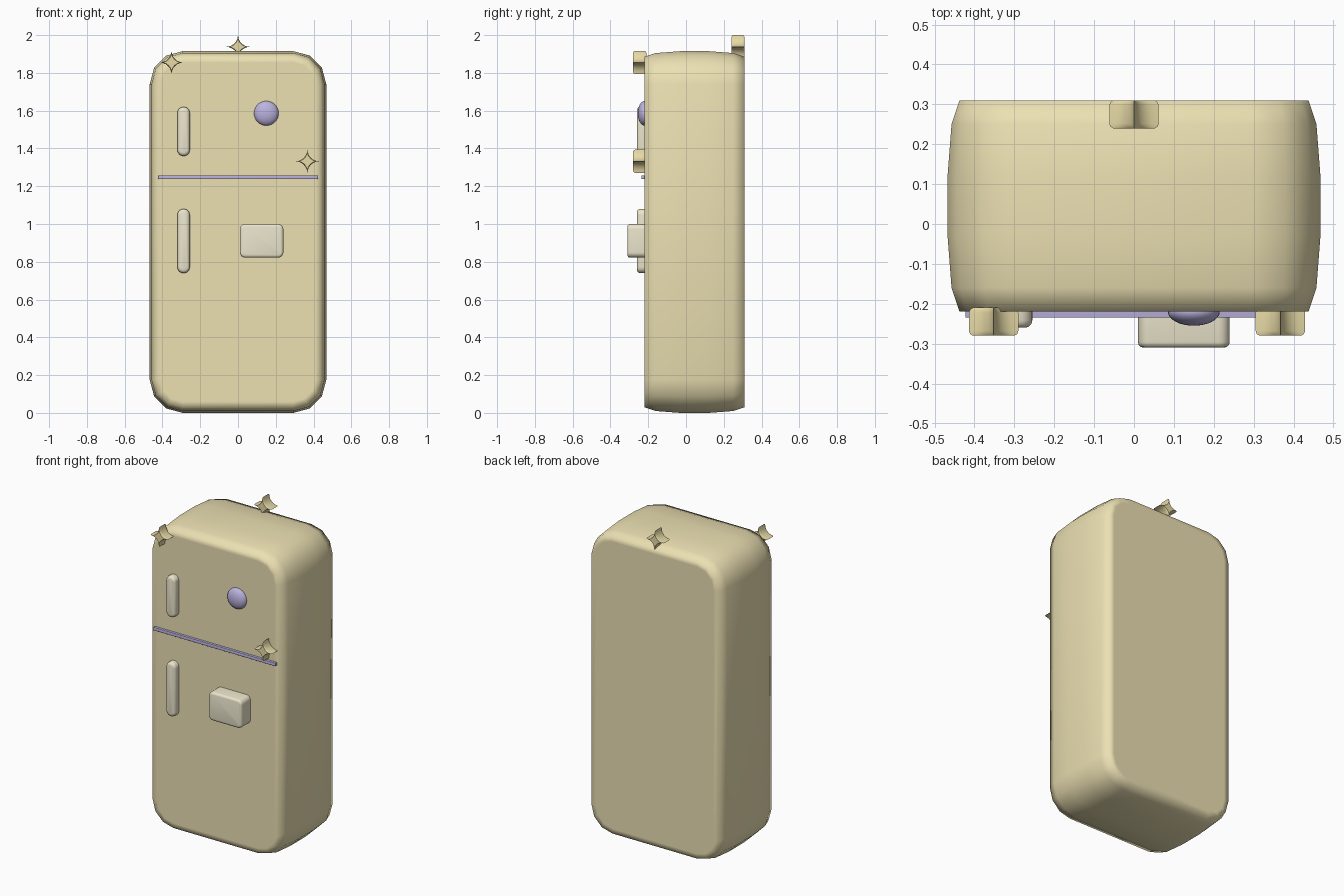
import bpy, bmesh
from math import sin, cos, pi, radians

if "Cube" in bpy.data.objects:
    bpy.data.objects.remove(bpy.data.objects["Cube"])


def material(name, rgb):
    m = bpy.data.materials.new(name)
    m.diffuse_color = (*rgb, 1)
    m.use_nodes = True
    m.node_tree.nodes["Principled BSDF"].inputs["Base Color"].default_value = m.diffuse_color
    return m


YELLOW = material("butter_yellow", (0.84, 0.75, 0.45))
GOLD = material("gold", (0.80, 0.70, 0.38))
CREAM = material("cream", (0.83, 0.78, 0.60))
LILAC = material("lilac", (0.50, 0.45, 0.74))


def rounded_rect(w, h, r, seg):
    """Outline in x and z, centred on the origin."""
    pts = []
    for q, (sx, sz) in enumerate([(1, 1), (-1, 1), (-1, -1), (1, -1)]):
        for i in range(seg + 1):
            a = (q + i / seg) * pi / 2
            pts.append((sx * (w / 2 - r) + r * cos(a), sz * (h / 2 - r) + r * sin(a)))
    return pts


def loft(name, rings, centre, mat, angle):
    """Skin a list of (y, outline) rings and cap both ends."""
    bm = bmesh.new()
    loops = [[bm.verts.new((x + centre[0], y, z + centre[1])) for x, z in pts]
             for y, pts in rings]
    n = len(loops[0])
    for a, b in zip(loops, loops[1:]):
        for i in range(n):
            j = (i + 1) % n
            bm.faces.new((a[i], a[j], b[j], b[i]))
    bm.faces.new(loops[0])
    bm.faces.new(loops[-1])
    bmesh.ops.recalc_face_normals(bm, faces=bm.faces)
    me = bpy.data.meshes.new(name)
    bm.to_mesh(me)
    bm.free()
    ob = bpy.data.objects.new(name, me)
    bpy.context.collection.objects.link(ob)
    me.materials.append(mat)
    bpy.ops.object.select_all(action='DESELECT')
    bpy.context.view_layer.objects.active = ob
    ob.select_set(True)
    bpy.ops.object.shade_smooth_by_angle(angle=radians(angle))
    return ob


def rounded_block(name, x, z, w, h, r, front, back, bevel, mat):
    """Rounded slab with a softened front edge."""
    rings = []
    for k in range(4):
        a = k / 3 * pi / 2
        d = bevel * (1 - sin(a))
        rings.append((front + bevel * (1 - cos(a)),
                      rounded_rect(w - 2 * d, h - 2 * d, max(r - d, 0.002), 6)))
    rings.append((back, rounded_rect(w, h, r, 6)))
    return loft(name, rings, (x, z), mat, 50)


def star(name, x, z, front):
    """Four-pointed sparkle with concave sides and softened edges."""
    def outline(size):
        pts = []
        for q in range(4):
            for i in range(6):
                # concave arc between two neighbouring tips
                t = i / 6
                u, v = (1 - t) ** 1.75 * size, t ** 1.75 * size
                c, s = [(1, 0), (0, 1), (-1, 0), (0, -1)][q]
                pts.append((u * c - v * s, u * s + v * c))
        return pts
    rings = [(front, outline(0.052)), (front + 0.004, outline(0.059)),
             (front + 0.012, outline(0.062)), (front + 0.058, outline(0.062)),
             (front + 0.066, outline(0.059)), (front + 0.07, outline(0.052))]
    return loft(name, rings, (x, z), GOLD, 50)


# Bulging cabinet with facetted round corners
MID = 0.045
profile = [(-0.265, 0.06), (-0.265, 0.03), (-0.205, 0.01), (-0.075, 0.0),
           (0.075, 0.0), (0.205, 0.01), (0.265, 0.03), (0.265, 0.06)]
loft("cabinet", [(MID + y, rounded_rect(0.935 - 2 * d, 1.915 - 2 * d, 0.175 - d, 3))
                 for y, d in profile], (0, 0.9575), YELLOW, 180)

# Seam between the two doors
rounded_block("door_seam", 0, 1.248, 0.846, 0.02, 0.003, -0.235, -0.20, 0.002, LILAC)

# Door handles
rounded_block("upper_handle", -0.288, 1.49, 0.066, 0.26, 0.0325, -0.26, -0.20, 0.018, CREAM)
rounded_block("lower_handle", -0.288, 0.91, 0.066, 0.34, 0.0325, -0.26, -0.20, 0.018, CREAM)

# Note box on the lower door
rounded_block("door_box", 0.125, 0.911, 0.23, 0.178, 0.028, -0.31, -0.21, 0.014, CREAM)

# Flattened round magnet
bpy.ops.mesh.primitive_uv_sphere_add(segments=32, ring_count=16, radius=0.065,
                                     location=(0.15, -0.22, 1.586))
magnet = bpy.context.object
magnet.name = "round_magnet"
magnet.scale.y = 0.54
magnet.data.materials.append(LILAC)
bpy.ops.object.shade_smooth()

# Sparkle ornaments
star("top_star", 0, 1.938, 0.24)
star("corner_star", -0.352, 1.855, -0.28)
star("door_star", 0.367, 1.332, -0.28)
